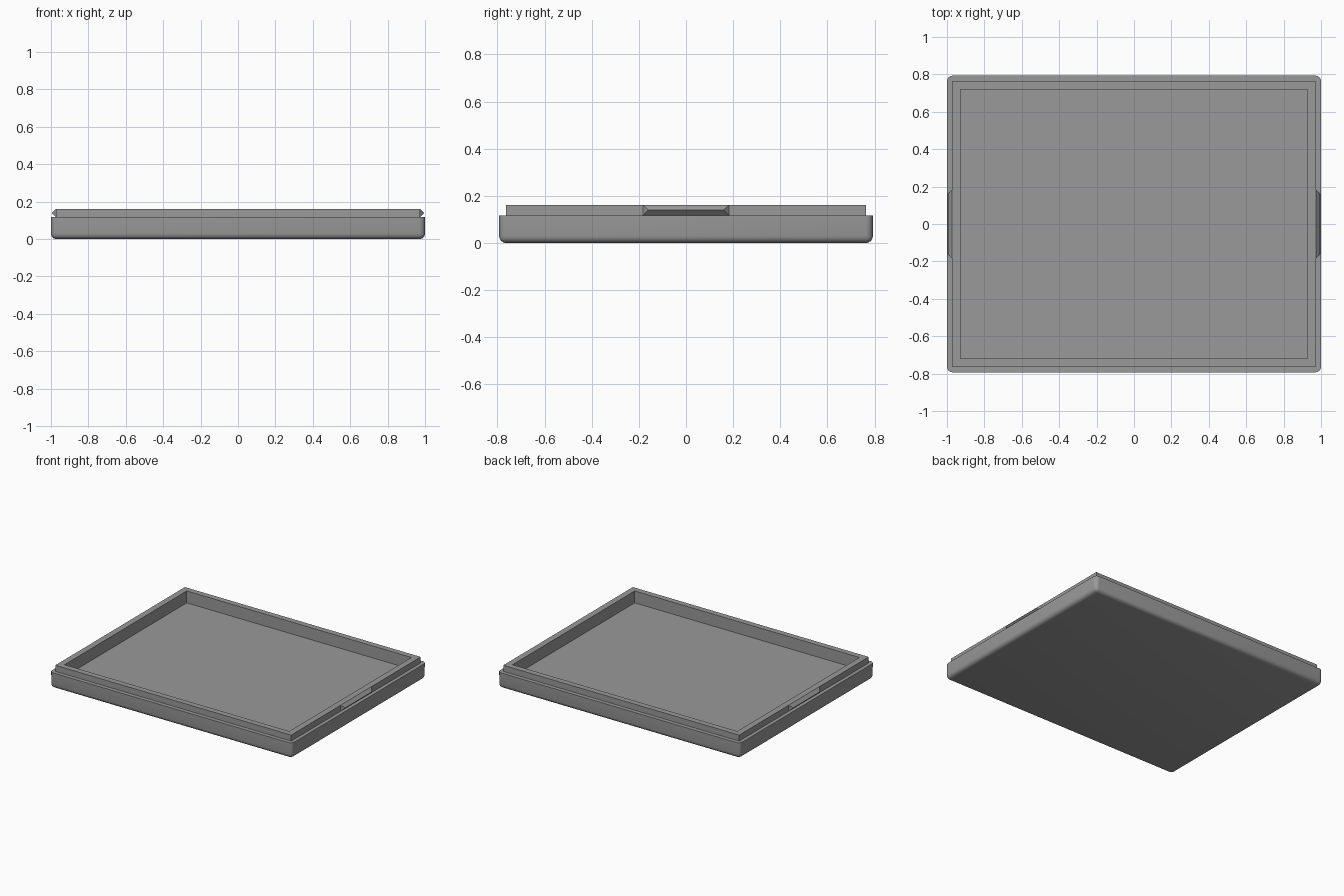
import bpy, bmesh

if "Cube" in bpy.data.objects:
    bpy.data.objects.remove(bpy.data.objects["Cube"])

HX, HY = 1.0, 0.793           # outer half sizes
LX, LY = 0.973, 0.763         # lip outer half sizes
IX, IY = 0.927, 0.72          # cavity half sizes
FLOOR, LEDGE, TOP = 0.073, 0.117, 0.162
ROUND = 0.03

grey = bpy.data.materials.new("grey plastic")
grey.diffuse_color = (0.32, 0.32, 0.32, 1)
grey.use_nodes = True
grey.node_tree.nodes["Principled BSDF"].inputs["Base Color"].default_value = grey.diffuse_color


def finish(bm, name):
    bmesh.ops.recalc_face_normals(bm, faces=bm.faces)
    mesh = bpy.data.meshes.new(name)
    bm.to_mesh(mesh)
    bm.free()
    mesh.materials.append(grey)
    ob = bpy.data.objects.new(name, mesh)
    bpy.context.collection.objects.link(ob)
    return ob


def ring(bm, hx, hy, z):
    return [bm.verts.new((sx * hx, sy * hy, z))
            for sx, sy in ((-1, -1), (1, -1), (1, 1), (-1, 1))]


# Tray: nested rectangles for base, ledge, raised lip and cavity
bm = bmesh.new()
rings = [ring(bm, *r) for r in ((HX, HY, 0), (HX, HY, LEDGE), (LX, LY, LEDGE),
                                (LX, LY, TOP), (IX, IY, TOP), (IX, IY, FLOOR))]
bm.faces.new(rings[0])
bm.faces.new(rings[-1])
for a, b in zip(rings, rings[1:]):
    for i in range(4):
        j = (i + 1) % 4
        bm.faces.new((a[i], a[j], b[j], b[i]))
# Round the outer upright corners and the bottom rim
outer = set(rings[0] + rings[1])
edges = [e for e in bm.edges if set(e.verts) <= outer
         and min(v.co.z for v in e.verts) < 0.01]
bmesh.ops.bevel(bm, geom=edges, offset=ROUND, segments=6, profile=0.5,
                affect='EDGES', clamp_overlap=True)
tray = finish(bm, "tray")
bpy.context.view_layer.objects.active = tray
tray.select_set(True)
bpy.ops.object.shade_smooth_by_angle(angle=0.6)

# Snap tabs: tapered ridges on the left and right of the lip
MID, PEAK = (LEDGE + TOP) / 2, 0.995
for side, name in ((1, "right_snap_tab"), (-1, "left_snap_tab")):
    bm = bmesh.new()
    base = [bm.verts.new((side * LX, y, z)) for y, z in
            ((-0.182, LEDGE), (0.182, LEDGE), (0.182, TOP), (-0.182, TOP))]
    r0 = bm.verts.new((side * PEAK, -0.16, MID))
    r1 = bm.verts.new((side * PEAK, 0.16, MID))
    for f in (base, (base[0], base[1], r1, r0), (base[2], base[3], r0, r1),
              (base[1], base[2], r1), (base[3], base[0], r0)):
        bm.faces.new(f)
    finish(bm, name)
